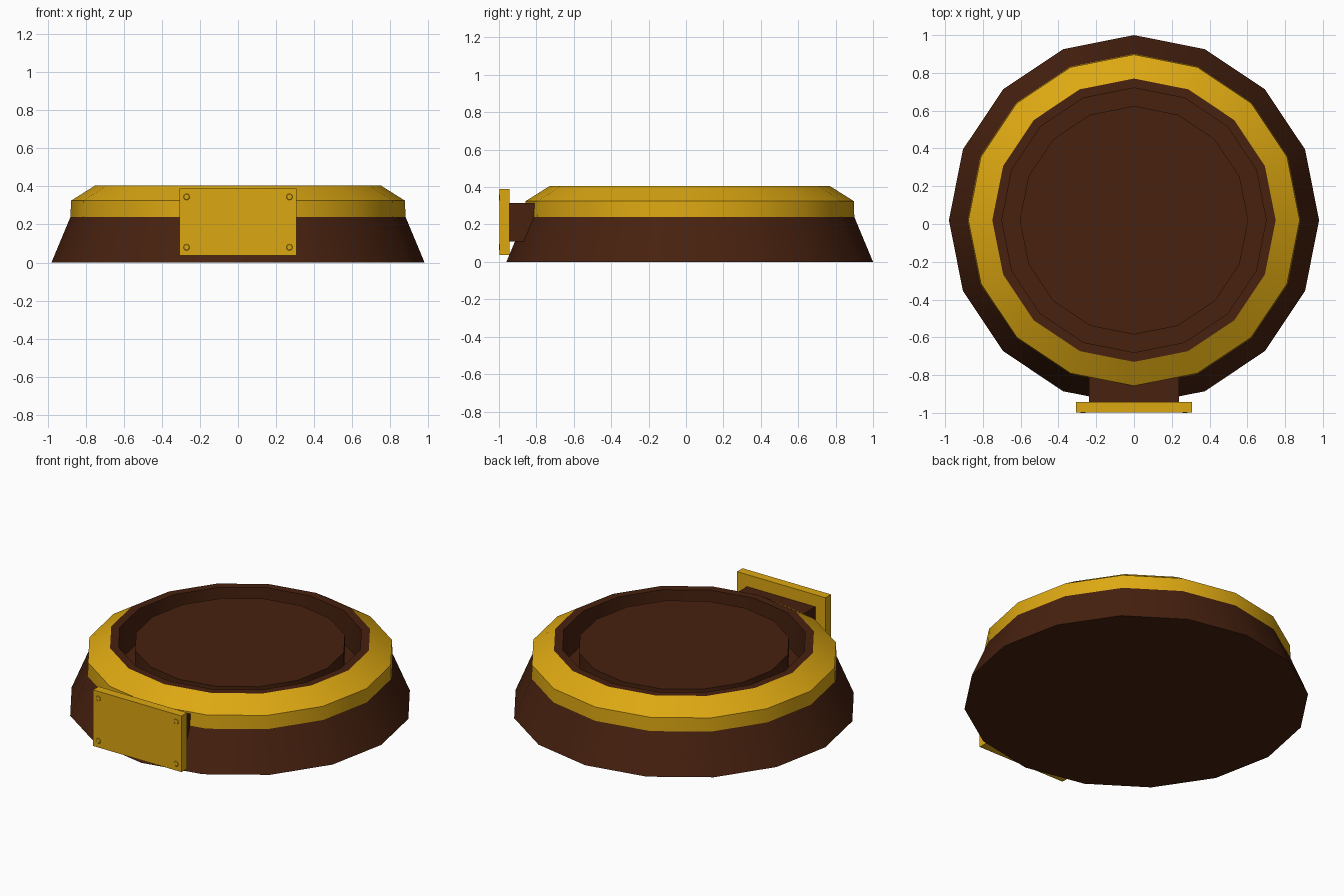
import bpy, bmesh, math
from mathutils import Matrix

if "Cube" in bpy.data.objects:
    bpy.data.objects.remove(bpy.data.objects["Cube"])

SIDES = 16
CY = 0.02  # centre of the round base in y


def material(name, rgb):
    m = bpy.data.materials.new(name)
    m.diffuse_color = (*rgb, 1)
    m.use_nodes = True
    m.node_tree.nodes["Principled BSDF"].inputs["Base Color"].default_value = m.diffuse_color
    return m


brown = material("dark_brown_wood", (0.064, 0.0153, 0.0048))
gold = material("gold", (0.72, 0.39, 0.006))


def finish(bm, name, mat, smooth=True):
    me = bpy.data.meshes.new(name)
    bm.to_mesh(me)
    bm.free()
    ob = bpy.data.objects.new(name, me)
    bpy.context.collection.objects.link(ob)
    me.materials.append(mat)
    if smooth:
        bpy.ops.object.select_all(action='DESELECT')
        ob.select_set(True)
        bpy.context.view_layer.objects.active = ob
        bpy.ops.object.shade_smooth_by_angle(angle=math.radians(30))
    return ob


def lathe(name, profile, mat, cap_first=False, cap_last=False):
    """Turn an (r, z) profile, listed from outside bottom to inside top."""
    bm = bmesh.new()
    rings = []
    for r, z in profile:
        rings.append([bm.verts.new((r * math.cos(2 * math.pi * i / SIDES),
                                    CY + r * math.sin(2 * math.pi * i / SIDES), z))
                      for i in range(SIDES)])
    for a, b in zip(rings, rings[1:]):
        for i in range(SIDES):
            j = (i + 1) % SIDES
            bm.faces.new((a[i], a[j], b[j], b[i]))
    if cap_first:
        bm.faces.new(rings[0][::-1])
    if cap_last:
        bm.faces.new(rings[-1])
    return finish(bm, name, mat)


def box(name, lo, hi, mat):
    bm = bmesh.new()
    bmesh.ops.create_cube(bm, size=1)
    for v in bm.verts:
        v.co = [(l + h) / 2 + c * (h - l) for l, h, c in zip(lo, hi, v.co)]
    return finish(bm, name, mat, smooth=False)


# Tapered wooden foot
lathe("base", [(0.98, 0), (0.88, 0.24)], brown, cap_first=True)

# Bevelled gold band
lathe("gold_band", [(0.88, 0.24), (0.877, 0.325), (0.75, 0.405)], gold)

# Wooden rim, groove and raised centre disc
lathe("rim_and_disc", [(0.75, 0.405), (0.70, 0.405), (0.70, 0.20),
                       (0.605, 0.20), (0.605, 0.38)], brown, cap_last=True)

# Bracket and name plate on the front
box("plate_bracket", (-0.237, -0.946, 0.11), (0.237, -0.75, 0.315), brown)
box("front_plate", (-0.307, -0.998, 0.038), (0.307, -0.943, 0.39), gold)

# Rivets in the plate corners
for sx in (-1, 1):
    for z in (0.08, 0.345):
        bm = bmesh.new()
        place = Matrix.Translation((sx * 0.27, -0.997, z)) @ Matrix.Rotation(math.pi / 2, 4, 'X')
        bmesh.ops.create_cone(bm, cap_ends=True, segments=10, radius1=0.022,
                              radius2=0.014, depth=0.006, matrix=place)
        finish(bm, "rivet", gold, smooth=False)
